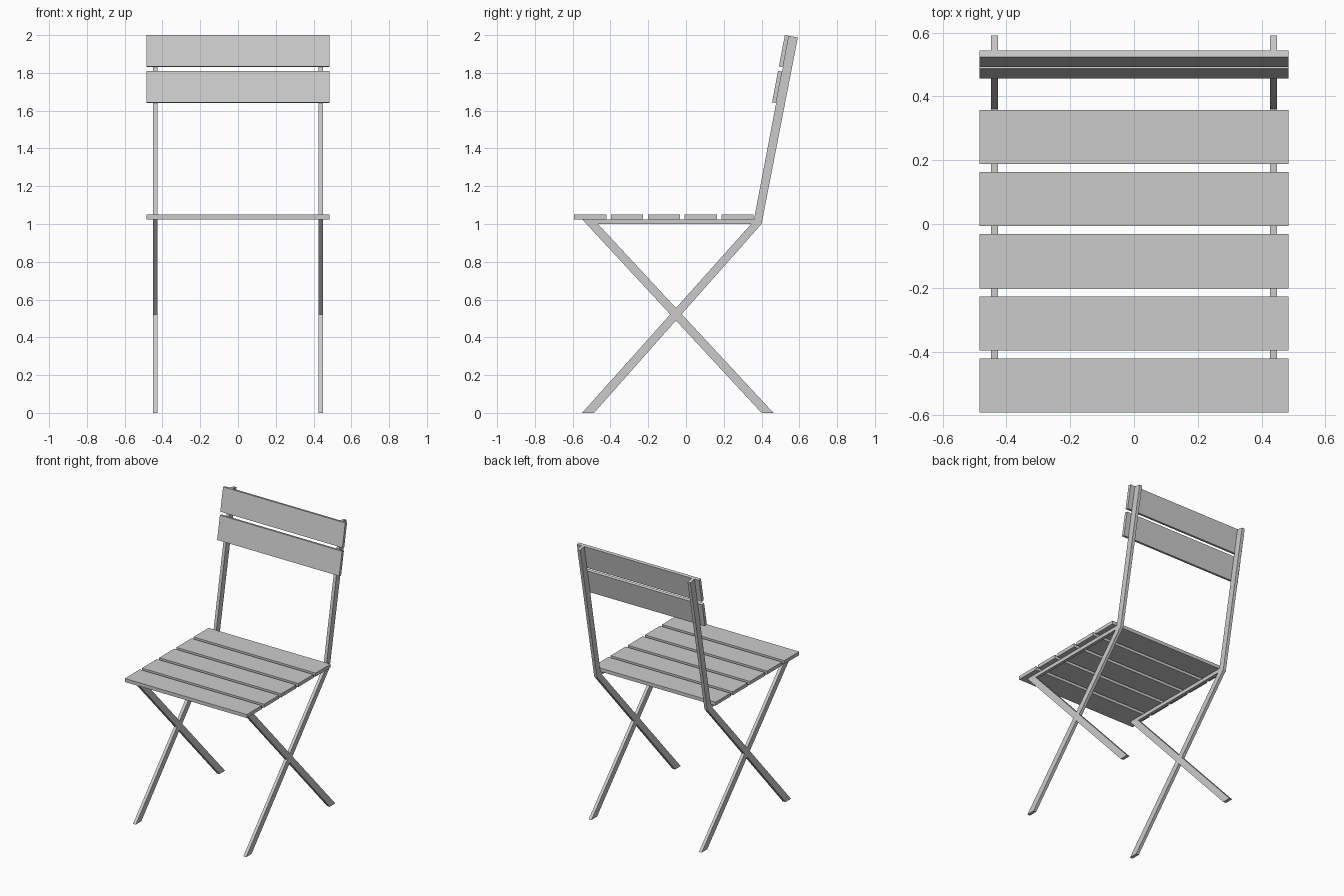
import bpy, bmesh, math
from mathutils import Vector
from mathutils.geometry import intersect_line_line_2d as cross

if "Cube" in bpy.data.objects:
    bpy.data.objects.remove(bpy.data.objects["Cube"])


def make_object(name, bm):
    bmesh.ops.recalc_face_normals(bm, faces=bm.faces)
    me = bpy.data.meshes.new(name)
    bm.to_mesh(me)
    bm.free()
    ob = bpy.data.objects.new(name, me)
    bpy.context.collection.objects.link(ob)
    return ob


def slat(name, size, loc, tilt=0.0):
    bm = bmesh.new()
    bmesh.ops.create_cube(bm, size=1)
    bmesh.ops.scale(bm, vec=size, verts=bm.verts)
    ob = make_object(name, bm)
    ob.location = loc
    ob.rotation_euler.x = tilt
    return ob


# Side frame: crossed legs, seat rail and upright in one flat bar outline (y, z)
P = {
    "front_top": (-0.55, 1.025), "front_in": (-0.466, 1.0),
    "rear_foot_a": (0.40, 0), "rear_foot_b": (0.463, 0),
    "front_foot_a": (-0.55, 0), "front_foot_b": (-0.487, 0),
    "back_in": (0.345, 1.0), "knee": (0.40, 1.0), "back_top": (0.36, 1.025),
    "tip_front": (0.545, 1.996), "tip_back": (0.592, 1.987),
}
P = {k: Vector(v) for k, v in P.items()}
leg1 = [(P["front_top"], P["rear_foot_a"]), (P["front_in"], P["rear_foot_b"])]
leg2 = [(P["front_foot_a"], P["back_in"]), (P["front_foot_b"], P["knee"])]
P["w"] = cross(*leg1[0], *leg2[0])
P["s"] = cross(*leg1[0], *leg2[1])
P["n"] = cross(*leg1[1], *leg2[0])
P["e"] = cross(*leg1[1], *leg2[1])
FACES = [
    "front_top w n front_in", "w front_foot_a front_foot_b s", "w s e n",
    "s rear_foot_a rear_foot_b e", "n e knee back_in",
    "front_top front_in back_in back_top", "back_in knee back_top",
    "back_top knee tip_back tip_front",
]
X0, X1 = 0.427, 0.449
bm = bmesh.new()
verts = {k: bm.verts.new((X0, p.x, p.y)) for k, p in P.items()}
for f in FACES:
    bm.faces.new([verts[k] for k in f.split()])
bmesh.ops.recalc_face_normals(bm, faces=bm.faces)
ext = bmesh.ops.extrude_face_region(bm, geom=bm.faces[:], use_keep_orig=True)
bmesh.ops.translate(bm, vec=(X1 - X0, 0, 0),
                    verts=[g for g in ext["geom"] if isinstance(g, bmesh.types.BMVert)])
frame = make_object("side_frames", bm)
frame.modifiers.new("Mirror", 'MIRROR').use_axis[0] = True

# Seat slats
for i in range(5):
    slat(f"seat_slat_{i + 1}", (0.97, 0.17, 0.025), (0, -0.507 + 0.195 * i, 1.0375))

# Backrest slats, lying on the front of the tilted uprights
direction = (P["tip_front"] - P["back_top"]).normalized()
front = Vector((-direction.y, direction.x))
tilt = -math.atan2(direction.x, direction.y)
for i, name in enumerate(("upper", "lower")):
    c = P["tip_front"] - direction * (0.0845 + 0.193 * i) + front * 0.011
    slat(f"{name}_back_slat", (0.97, 0.022, 0.169), (0, c.x, c.y), tilt)
